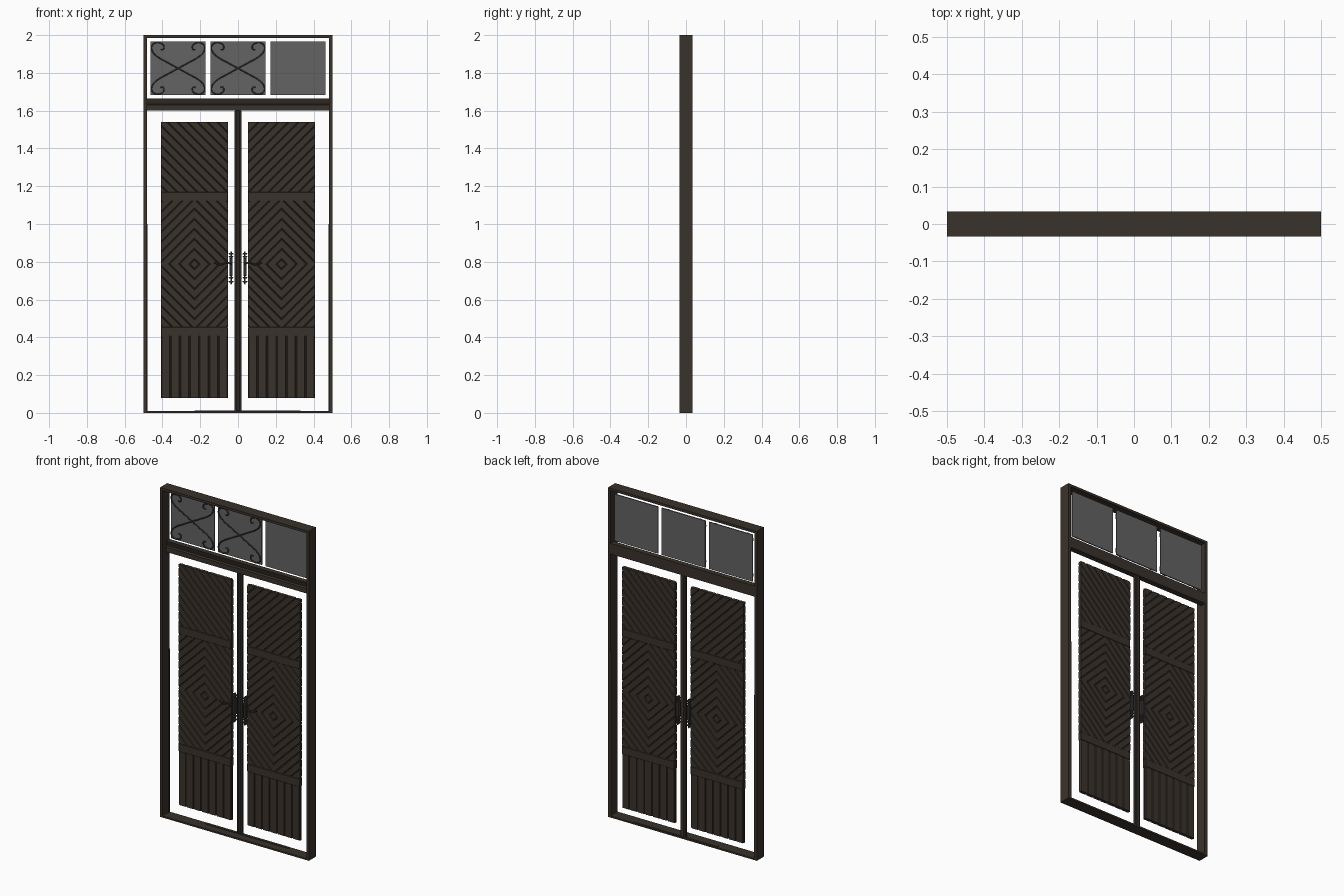
import bpy, bmesh, math
from mathutils import Vector

cube = bpy.data.objects.get("Cube")
if cube:
    bpy.data.objects.remove(cube)


def material(name, rgb, rough=0.8):
    m = bpy.data.materials.new(name)
    m.use_nodes = True
    m.diffuse_color = (*rgb, 1)
    b = m.node_tree.nodes["Principled BSDF"]
    b.inputs["Base Color"].default_value = (*rgb, 1)
    b.inputs["Roughness"].default_value = rough
    return m


WOOD = material("dark wood", (0.042, 0.032, 0.024))
GLASS = material("grey glass", (0.125, 0.125, 0.125))
IRON = material("dark iron", (0.045, 0.044, 0.045))
LEAF_Y = .022  # the leaves and panes sit towards the back of the frame


def finish(bm, name, mat):
    bmesh.ops.recalc_face_normals(bm, faces=bm.faces)
    me = bpy.data.meshes.new(name)
    bm.to_mesh(me)
    bm.free()
    ob = bpy.data.objects.new(name, me)
    me.materials.append(mat)
    bpy.context.collection.objects.link(ob)
    return ob


def box(name, x, y, z, mat, bevel=0):
    """Box from (min, max) ranges."""
    bm = bmesh.new()
    bmesh.ops.create_cube(bm, size=1)
    for v in bm.verts:
        v.co = [(a + b) / 2 + c * (b - a) for (a, b), c in zip((x, y, z), v.co)]
    if bevel:
        bmesh.ops.bevel(bm, geom=bm.edges, offset=bevel, segments=1, affect='EDGES')
    return finish(bm, name, mat)


def prism(bm, ring_a, ring_b):
    """Closed solid between two matching rings of points."""
    ends = [[bm.verts.new(p) for p in ring] for ring in (ring_a, ring_b)]
    n = len(ring_a)
    for i in range(n):
        j = (i + 1) % n
        bm.faces.new((ends[0][i], ends[0][j], ends[1][j], ends[1][i]))
    bm.faces.new(ends[0][::-1])
    bm.faces.new(ends[1])


def add_slat(bm, mid, along, width, length):
    """Moulded board with narrow chamfers on both faces."""
    across = Vector((along.z, 0, -along.x))
    half = [(-.5, .005), (-.45, .005), (-.4, .01), (.4, .01), (.45, .005), (.5, .005)]
    ring = half + [(u, -d) for u, d in reversed(half)]
    prism(bm, *[[mid + along * s * length + across * u * width + Vector((0, LEAF_Y + d, 0))
                 for u, d in ring] for s in (-1, 1)])


def slat_field(name, x, z, angle, pitch, origin):
    """Fill a rectangle with parallel boards, trimmed at its edges."""
    bm = bmesh.new()
    along = Vector((math.cos(angle), 0, math.sin(angle)))
    across = Vector((along.z, 0, -along.x))
    corners = [(Vector((a, 0, b)) - origin).dot(across) for a in x for b in z]
    lo, hi = math.floor(min(corners) / pitch + .01), math.ceil(max(corners) / pitch - .01)
    centre = Vector((sum(x) / 2, 0, sum(z) / 2))
    for i in range(lo, hi):
        p = origin + across * (i + .5) * pitch
        p += along * (centre - p).dot(along)
        add_slat(bm, p, along, pitch, 1)
    for co, no in (((x[0], 0, 0), (-1, 0, 0)), ((x[1], 0, 0), (1, 0, 0)),
                   ((0, 0, z[0]), (0, 0, -1)), ((0, 0, z[1]), (0, 0, 1))):
        bmesh.ops.bisect_plane(bm, geom=bm.verts[:] + bm.edges[:] + bm.faces[:],
                               plane_co=co, plane_no=no, clear_outer=True)
        rim = [e for e in bm.edges if e.is_boundary]
        if rim:
            bmesh.ops.holes_fill(bm, edges=rim, sides=0)
    return finish(bm, name, WOOD)


def tube(name, paths, radius, mat):
    """Round bars through lists of points."""
    cu = bpy.data.curves.new(name, 'CURVE')
    cu.dimensions = '3D'
    cu.bevel_depth = radius
    cu.bevel_resolution = 1
    cu.resolution_u = 4
    cu.use_fill_caps = True
    for pts in paths:
        sp = cu.splines.new('BEZIER')
        sp.bezier_points.add(len(pts) - 1)
        for bp, p in zip(sp.bezier_points, pts):
            bp.co = p
            bp.handle_left_type = bp.handle_right_type = 'AUTO'
    cu.materials.append(mat)
    ob = bpy.data.objects.new(name, cu)
    bpy.context.collection.objects.link(ob)
    return ob


# Outer frame
D = (-.034, .034)
for s, side in ((-1, "right"), (1, "left")):
    box(side + "_jamb", sorted((s * .5, s * .483)), D, (0, 2), WOOD)
    box(side + "_jamb_stop", sorted((s * .484, s * .479)), (.024, .034), (0, 1), WOOD)
box("head", (-.484, .484), D, (1.985, 2), WOOD)
box("sill", (-.484, .484), D, (0, .01), WOOD)
box("threshold", (-.23, .33), (.014, .03), (.009, .013), WOOD)

# Transom beam with an undercut upper moulding, and centre post
bm = bmesh.new()
section = [(.002, 1.665), (.012, 1.634), (0, 1.63), (0, 1.6), (.034, 1.6), (.034, 1.665)]
prism(bm, *[[Vector((x, y, z)) for y, z in section] for x in (-.484, .484)])
finish(bm, "transom", WOOD)
box("centre_post", (-.018, .018), (.014, .03), (.01, 1.6), WOOD, .002)
box("post_bead", (-.008, .008), (.011, .033), (.01, 1.6), WOOD, .002)

# Transom panes, two of them with scrolled grilles
quarter = [(0, 0), (.06, .033), (.11, .062), (.136, .09), (.139, .118), (.122, .134),
           (.092, .133), (.076, .118), (.08, .1), (.092, .1)]
for i, cx in enumerate((-.317, 0, .317)):
    box("pane_%d" % (i + 1), (cx - .146, cx + .146), (.018, .025), (1.682, 1.966), GLASS)
    if i < 2:
        tube("grille_%d" % (i + 1),
             [[(cx + sx * u, .013, 1.824 + sz * v) for u, v in quarter]
              for sx in (-1, 1) for sz in (-1, 1)], .0038, IRON)

# Door leaves
for s, side in ((-1, "right"), (1, "left")):
    X = sorted((s * .053, s * .408))
    cx, cz = s * .2305, .788
    slat_field(side + "_top_slats", X, (1.165, 1.54), s * math.pi / 4, .0375,
               Vector((s * .053, 0, 1.165)))
    for sx in (-1, 1):
        for sz in (-1, 1):
            slat_field("%s_diamond_%s_%s" % (side, "ab"[sx > 0], "ab"[sz > 0]),
                       sorted((cx, cx + sx * .1775)), sorted((cz, cz + sz * .334)),
                       -sx * sz * math.pi / 4, .0375, Vector((cx + sx * .0795, 0, cz)))
    slat_field(side + "_planks", X, (.08, .407), math.pi / 2, .355 / 7,
               Vector((X[0], 0, .08)))
    for name, z0 in (("upper", 1.12), ("lower", .405)):
        box("%s_%s_rail" % (side, name), X, (LEAF_Y - .012, LEAF_Y + .012),
            (z0, z0 + .05), WOOD, .003)

    # Handle plates with finials, and a lever on the front
    hx = s * .037
    box(side + "_handle_plate", (hx - .009, hx + .009), (.008, .033), (.725, .82), IRON, .003)
    box(side + "_plate_spine", (hx - .004, hx + .004), (.01, .032), (.68, .855), IRON, .002)
    for z in (.695, .715, .827, .842):
        box(side + "_plate_finial", (hx - .012, hx + .012), (.011, .031),
            (z - .004, z + .004), IRON, .002)
    tube(side + "_lever",
         [[(hx, .01, .79), (hx, -.002, .79), (s * .06, -.004, .795),
           (s * .09, -.003, .785), (s * .125, -.002, .795)]], .0045, IRON)
